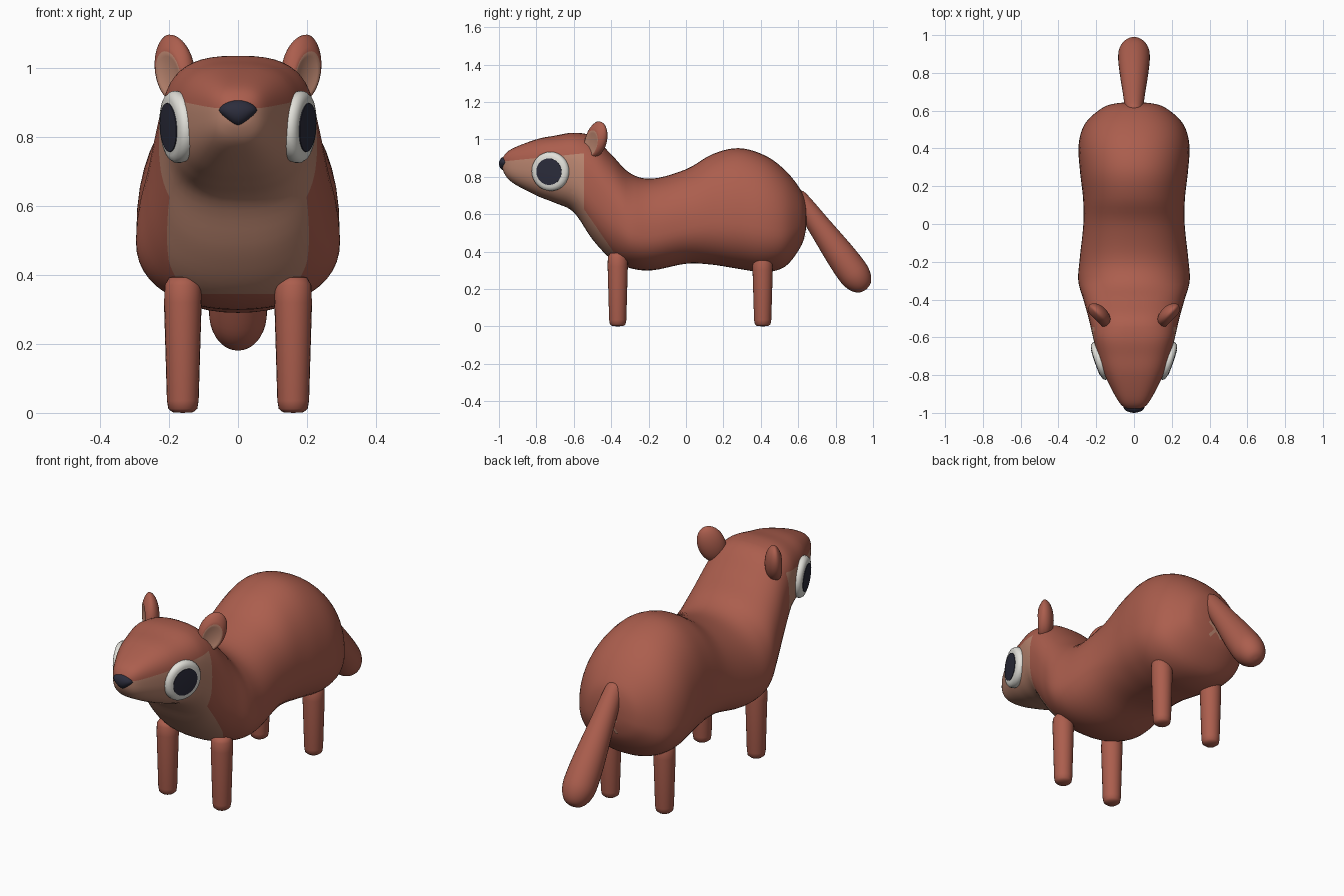
import bpy, bmesh, math
from mathutils import Matrix, Vector
from mathutils.bvhtree import BVHTree

cube = bpy.data.objects.get("Cube")
if cube:
    bpy.data.objects.remove(cube, do_unlink=True)


def material(name, rgb):
    mat = bpy.data.materials.new(name)
    mat.use_nodes = True
    color = (*rgb, 1)
    mat.diffuse_color = color
    bsdf = next(n for n in mat.node_tree.nodes if n.type == 'BSDF_PRINCIPLED')
    bsdf.inputs["Base Color"].default_value = color
    return mat


RUST = material("rust fur", (.41, .112, .075))
CREAM = material("pale fur", (.49, .235, .16))
WHITE = material("eye white", (.76, .75, .70))
DARK = material("dark navy", (.025, .026, .045))


def make_object(name, bm, mats, matrix=None, angle=50):
    if matrix is not None:
        bm.transform(matrix)
    bmesh.ops.remove_doubles(bm, verts=bm.verts[:], dist=.0002)
    bmesh.ops.recalc_face_normals(bm, faces=bm.faces[:])
    mesh = bpy.data.meshes.new(name)
    bm.to_mesh(mesh)
    bm.free()
    for mat in mats:
        mesh.materials.append(mat)
    obj = bpy.data.objects.new(name, mesh)
    bpy.context.collection.objects.link(obj)
    bpy.ops.object.select_all(action='DESELECT')
    obj.select_set(True)
    bpy.context.view_layer.objects.active = obj
    bpy.ops.object.shade_smooth_by_angle(angle=math.radians(angle))
    return obj


def loft(rings):
    """Skin a list of closed rings of points."""
    bm = bmesh.new()
    loops = [[bm.verts.new(p) for p in ring] for ring in rings]
    for a, b in zip(loops, loops[1:]):
        for i in range(len(a)):
            j = (i + 1) % len(a)
            bm.faces.new((a[i], a[j], b[j], b[i]))
    return bm


def catmull(points, steps):
    """Smooth curve through rows of numbers."""
    out = []
    last = len(points) - 1
    for i in range(last):
        p0, p1, p2, p3 = (Vector(points[min(max(k, 0), last)]) for k in range(i - 1, i + 3))
        for s in range(steps):
            t = s / steps
            out.append(.5 * (2 * p1 + (p2 - p0) * t + (2 * p0 - 5 * p1 + 4 * p2 - p3) * t ** 2
                             + (3 * p1 - p0 - 3 * p2 + p3) * t ** 3))
    out.append(Vector(points[last]))
    return out


def lathe(name, profile, mat, matrix, segs=32, angle=50):
    """Revolve (radius, height) pairs around local z."""
    rings = []
    for r, h in profile:
        turn = [math.tau * i / segs for i in range(segs)]
        rings.append([(r * math.cos(a), r * math.sin(a), h) for a in turn])
    return make_object(name, loft(rings), [mat], matrix, angle)


def frame(origin, z_axis, x_hint):
    """Matrix whose z column is z_axis and x column leans to x_hint."""
    z = Vector(z_axis).normalized()
    y = z.cross(Vector(x_hint)).normalized()
    x = y.cross(z)
    m = Matrix((x, y, z)).transposed().to_4x4()
    m.translation = origin
    return m


# Body and head: y with top and bottom height, and half width
stations = [
    (-.985, .875, .875, 0), (-.975, .91, .825, .045), (-.93, .95, .77, .088),
    (-.8, 1.0, .70, .155), (-.7, 1.02, .66, .19), (-.6, 1.035, .61, .217),
    (-.5, 1.015, .465, .24), (-.4, .92, .36, .268), (-.3, .82, .312, .295),
    (-.18, .79, .30, .287), (0, .84, .335, .268), (.14, .92, .33, .27),
    (.28, .953, .308, .286), (.42, .915, .29, .293), (.53, .835, .32, .26),
    (.61, .735, .42, .175), (.638, .66, .50, .1), (.645, .58, .58, 0)]


def body_ring(row, segs=48):
    y, top, bottom, half = row
    blend = min(max((y + .6) / .3, 0), 1)
    waist = bottom + (top - bottom) * (.55 - .17 * blend)
    power = 2 / (2.7 - .5 * blend)
    ring = []
    for i in range(segs):
        a = math.tau * i / segs
        c, s = math.cos(a), math.sin(a)
        reach = top - waist if s > 0 else waist - bottom
        ring.append((max(half, 0) * math.copysign(abs(c) ** power, c), y,
                     waist + reach * math.copysign(abs(s) ** power, s)))
    return ring


bm = loft([body_ring(row) for row in catmull(stations, 5)])
bmesh.ops.remove_doubles(bm, verts=bm.verts[:], dist=.0002)
# Crisp edges for the pale face and chest
for point, normal in (((0, -.9, .89), (0, -.1, 1)), ((0, -.545, .7), (0, 1, 0)),
                      ((0, -.52, .59), (0, 1, .69)), ((0, -.5, .345), (0, 0, 1))):
    faces = [f for f in bm.faces if f.calc_center_median().y < -.3]
    edges = {e for f in faces for e in f.edges}
    verts = {v for f in faces for v in f.verts}
    bmesh.ops.bisect_plane(bm, geom=faces + list(edges) + list(verts),
                           plane_co=point, plane_no=normal, dist=.0005)
for f in bm.faces:
    c = f.calc_center_median()
    below_brow = c.z < .89 + .1 * (c.y + .9)
    in_front = c.y < max(-.545, -.52 + .69 * (.59 - c.z))
    f.material_index = int(below_brow and in_front and c.z > .345)
surface = BVHTree.FromBMesh(bm)
make_object("body", bm, [RUST, CREAM], angle=80)

# Small cross mark under the tail, laid on the surface
bm = bmesh.new()
for angle in (.6, 2.4, 3.9, 5.4):
    along = Vector((math.cos(angle), 0, math.sin(angle)))
    side = Vector((-along.z, 0, along.x)) * .008
    rows = []
    for k in range(5):
        pair = []
        for sign in (-1, 1):
            p = Vector((0, 1, .51)) + along * .055 * k / 4 + side * sign
            hit = surface.ray_cast(p, Vector((0, -1, 0)))[0]
            pair.append(bm.verts.new(hit + Vector((0, .005, 0))))
        rows.append(pair)
    for a, b in zip(rows, rows[1:]):
        bm.faces.new((a[0], a[1], b[1], b[0]))
make_object("tail_mark", bm, [CREAM])

# Tail: slim at the root, round at the tip
tail = [(0, -.06), (.035, -.05), (.048, 0), (.062, .16), (.078, .33), (.084, .44),
        (.08, .5), (.062, .545), (.035, .572), (0, .58)]
lathe("tail", [(max(r, 0), h) for r, h in catmull(tail, 3)], RUST,
      frame((0, .62, .665), (0, .587, -.81), (1, 0, 0)), angle=80)


def ear(side):
    ball = bmesh.new()
    bmesh.ops.create_uvsphere(ball, u_segments=32, v_segments=20, radius=1)
    for f in ball.faces:
        f.material_index = int(f.calc_center_median().z > .72)
    for v in ball.verts:
        x, y, z = v.co
        lift = max(z, 0)
        hollow = z if z < .72 else .72 - (z - .72) * .7
        # Pale hollow sits low on the ear
        v.co = (.068 * x, .1 * (y - .3 * lift), .045 * hollow)
    length = Vector((.25, .25, .93))
    normal = Vector((.707, -.707, 0))
    m = frame((.185, -.48, 1.0), normal, length.cross(normal))
    return ball, Matrix.Diagonal((side, 1, 1, 1)) @ m


for side, label in ((1, "left"), (-1, "right")):
    mirror = Matrix.Diagonal((side, 1, 1, 1))
    ball, placed = ear(side)
    make_object(label + "_ear", ball, [RUST, CREAM], placed, 60)

    # Eye: shallow disc with a dark plate on it
    socket = mirror @ frame((.188, -.728, .828), (.94, -.33, -.06), (0, 0, 1))
    lathe(label + "_eye", [(0, -.04), (.098, -.04), (.105, -.015), (.104, -.003),
                           (.096, .008), (.082, .013), (0, .015)], WHITE, socket)
    lathe(label + "_pupil", [(0, .012), (.071, .012), (.071, .016), (0, .019)], DARK, socket)

    # Legs: tapered posts with rounded ends
    for place, y, top in (("front", -.365, .4), ("back", .41, .38)):
        leg = [(0, 0), (.03, .002), (.042, .012), (.046, .035), (.054, top - .08),
               (.053, top - .03), (.04, top - .008), (0, top)]
        lathe(f"{place}_{label}_leg", leg, RUST,
              Matrix.Translation((side * .16, y, 0)), 24, 60)

# Nose: rounded, narrowing downward
bm = bmesh.new()
bmesh.ops.create_uvsphere(bm, u_segments=24, v_segments=16, radius=1)
for v in bm.verts:
    x, y, z = v.co
    taper = .45 + .55 * min(1, (z + 1) / 1.2)
    v.co = (.057 * x * taper, -.967 + .033 * y, .87 + .038 * z)
make_object("nose", bm, [DARK], angle=80)
